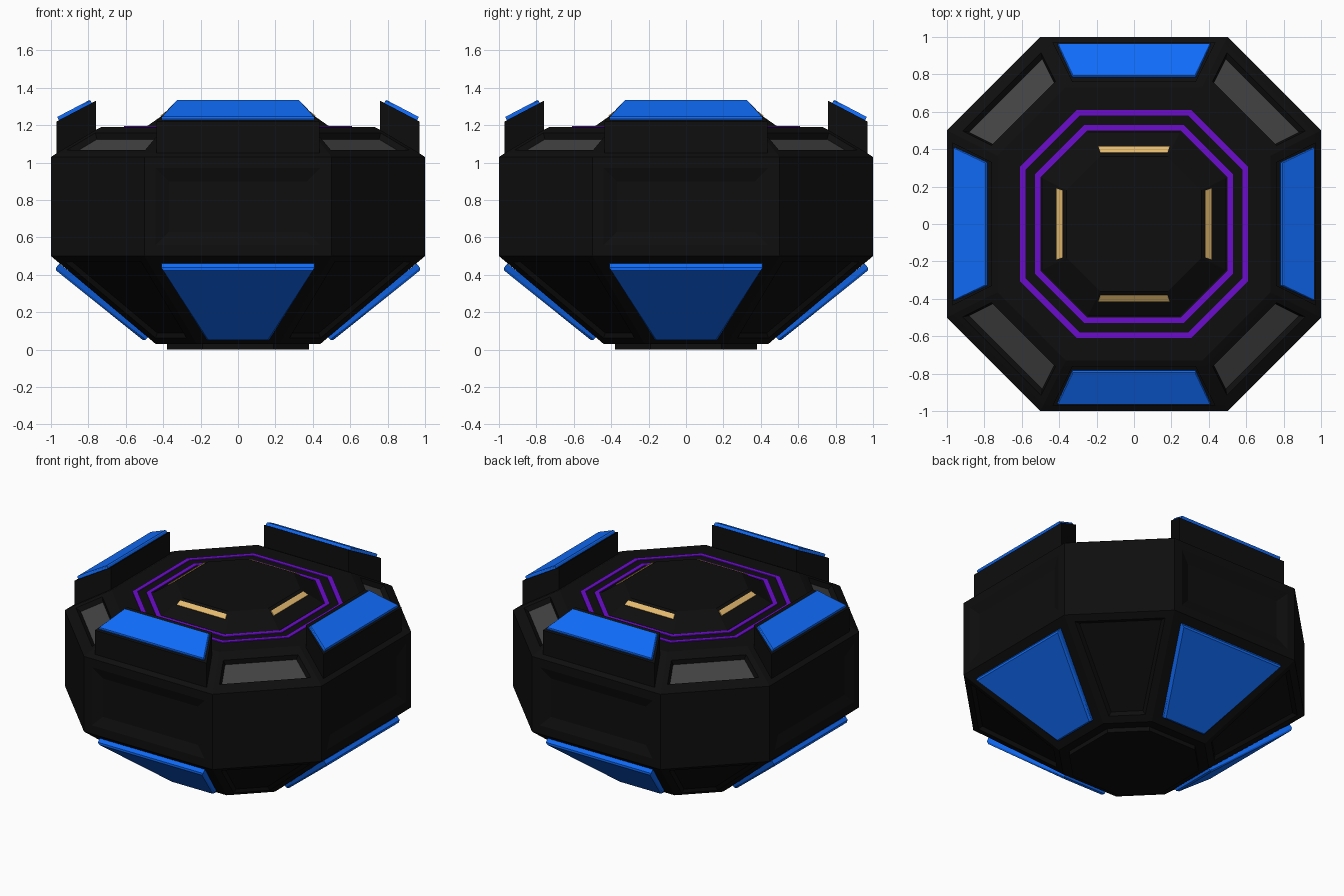
import bpy, bmesh, math
from mathutils import Matrix, Vector

if "Cube" in bpy.data.objects:
    bpy.data.objects.remove(bpy.data.objects["Cube"])


def material(name, r, g, b):
    m = bpy.data.materials.new(name)
    lin = [((c / 255 + 0.055) / 1.055) ** 2.4 if c > 10 else c / 255 / 12.92 for c in (r, g, b)]
    m.diffuse_color = (*lin, 1)
    m.use_nodes = True
    m.node_tree.nodes["Principled BSDF"].inputs["Base Color"].default_value = m.diffuse_color
    return m


BLACK = material("black_shell", 14, 14, 14)
GREY = material("grey_panel", 66, 66, 66)
BLUE = material("blue_panel", 16, 108, 250)
PURPLE = material("purple_trim", 108, 12, 205)
GOLD = material("gold_trim", 228, 186, 110)


def finish(bm, name, *mats):
    me = bpy.data.meshes.new(name)
    bm.to_mesh(me)
    bm.free()
    for m in mats:
        me.materials.append(m)
    ob = bpy.data.objects.new(name, me)
    bpy.context.collection.objects.link(ob)
    return ob


def octagon(a, z):
    pts = [(0.5, -1), (1, -0.5), (1, 0.5), (0.5, 1), (-0.5, 1), (-1, 0.5), (-1, -0.5), (-0.5, -1)]
    return [Vector((x * a, y * a, z)) for x, y in pts]


def loft(profile, closed=False):
    """Octagonal solid through (apothem, height) rings; closed makes a hollow ring."""
    bm = bmesh.new()
    rings = [[bm.verts.new(p) for p in octagon(a, z)] for a, z in profile]
    pairs = list(zip(rings, rings[1:])) + ([(rings[-1], rings[0])] if closed else [])
    for lo, hi in pairs:
        for i in range(8):
            j = (i + 1) % 8
            bm.faces.new((lo[i], lo[j], hi[j], hi[i]))
    if not closed:
        bm.faces.new(rings[0][::-1])
        bm.faces.new(rings[-1])
    bmesh.ops.recalc_face_normals(bm, faces=bm.faces[:])
    return bm


def recess(bm, faces, border, wall, depth, mat=0):
    bmesh.ops.inset_individual(bm, faces=faces, thickness=border, use_even_offset=True)
    bmesh.ops.inset_individual(bm, faces=faces, thickness=wall, depth=-depth, use_even_offset=True)
    for f in faces:
        f.material_index = mat


def four_hulls(name, pts, mat):
    """Convex part given as (radius, half width, height), repeated on four sides."""
    for i, side in enumerate(("right", "back", "left", "front")):
        bm = bmesh.new()
        for r, w, z in pts:
            for s in (-1, 1):
                bm.verts.new((r, s * w, z))
        bmesh.ops.convex_hull(bm, input=bm.verts[:])
        bmesh.ops.dissolve_limit(bm, angle_limit=0.01, verts=bm.verts[:], edges=bm.edges[:])
        bmesh.ops.rotate(bm, verts=bm.verts[:], matrix=Matrix.Rotation(i * math.pi / 2, 3, 'Z'))
        bmesh.ops.recalc_face_normals(bm, faces=bm.faces[:])
        finish(bm, f"{name}_{side}", mat)


def slab(name, outer, inner, t, rim, mat):
    """Sloping plate between two edges, with a chamfered rim."""
    d = Vector((outer[0] - inner[0], outer[2] - inner[2])).normalized()
    n = Vector((-d.y, d.x))
    pts = []
    for k, shrink in ((0, 0), (t * 0.7, 0), (t, rim)):
        for (r, w, z), s in ((outer, -1), (inner, 1)):
            pts.append((r + n.x * k + s * d.x * shrink, w - shrink, z + n.y * k + s * d.y * shrink))
    four_hulls(name, pts, mat)


# main shell with recessed panels
bm = loft([(0.44, 0.03), (1, 0.5), (1, 1.03), (0.97, 1.05), (0.76, 1.175), (0.73, 1.19)])
sides, corners, lower = [], [], []
for f in bm.faces:
    n, c = f.normal, f.calc_center_median()
    diagonal = min(abs(n.x), abs(n.y)) > 0.1
    if abs(n.z) < 0.1 and not diagonal:
        sides.append(f)
    elif diagonal and 1.06 < c.z < 1.15:
        corners.append(f)
    elif diagonal and 0.1 < c.z < 0.45:
        lower.append(f)
recess(bm, sides, 0.06, 0.07, 0.025)
recess(bm, corners, 0.035, 0.015, 0.03, 1)
recess(bm, lower, 0.05, 0.02, 0.02)
finish(bm, "main_shell", BLACK, GREY)

# foot plate and raised centre cap
finish(loft([(0.38, 0), (0.38, 0.04)]), "foot_plate", BLACK)
finish(loft([(0.50, 1.185), (0.36, 1.283)]), "centre_cap", BLACK)

# purple octagonal trim rings
for name, a, b in (("outer_ring", 0.61, 0.58), ("inner_ring", 0.53, 0.50)):
    finish(loft([(a, 1.18), (a, 1.195), (b, 1.195), (b, 1.18)], closed=True), name, PURPLE)

# upper blocks with blue caps
four_hulls("upper_block", [(0.97, 0.435, 1.02), (0.97, 0.435, 1.22),
                           (0.76, 0.33, 1.33), (0.76, 0.33, 1.12)], BLACK)
slab("upper_blue_panel", (0.958, 0.41, 1.226), (0.782, 0.33, 1.318), 0.02, 0.004, BLUE)

# lower blue armour panels
slab("lower_blue_panel", (0.955, 0.41, 0.46), (0.475, 0.168, 0.075), -0.04, 0.01, BLUE)

# gold strips on the centre cap
slab("gold_strip", (0.41, 0.19, 1.248), (0.38, 0.18, 1.269), 0.006, 0.0, GOLD)
